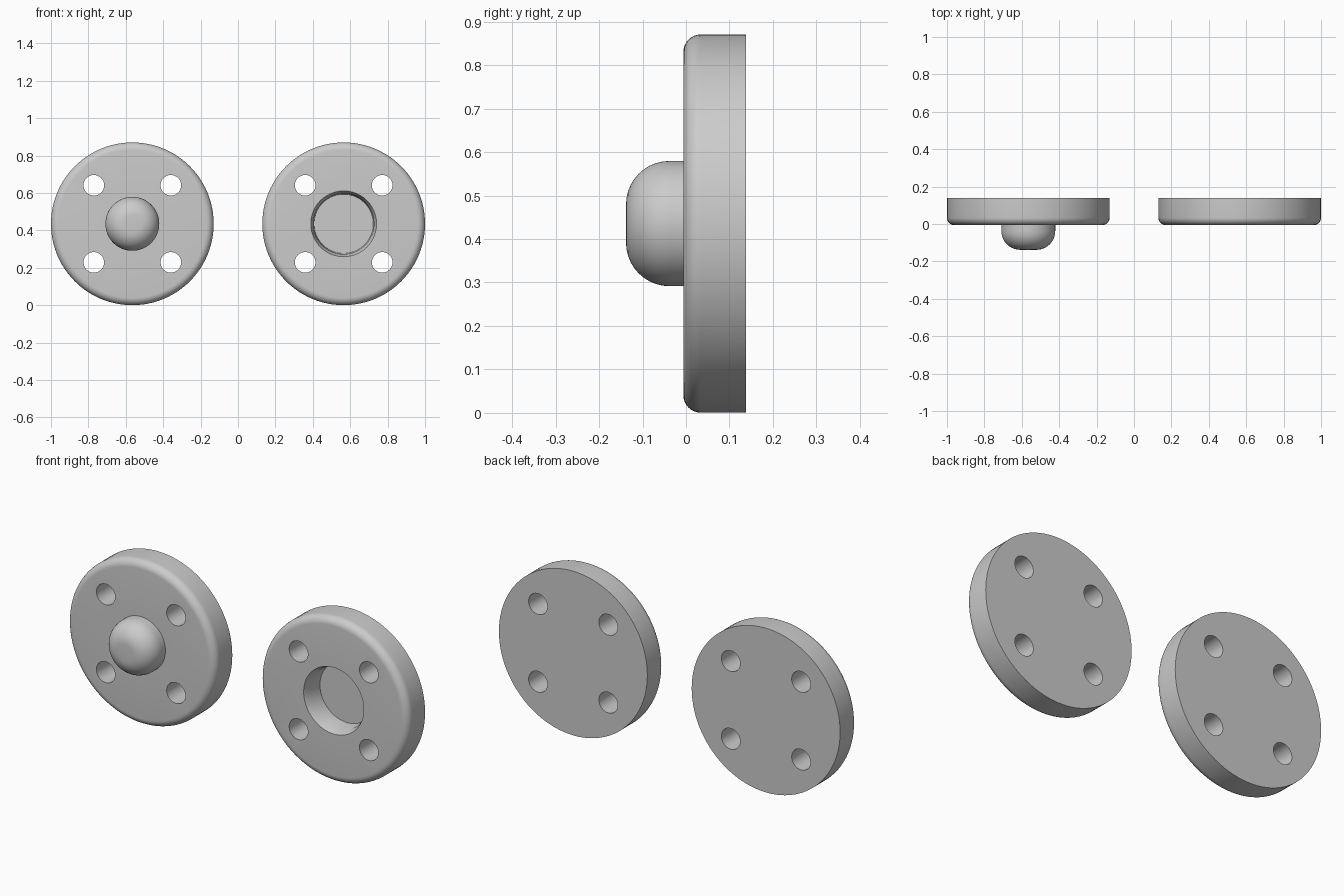
import bpy, bmesh
from math import sin, cos, pi, radians
from mathutils import Vector, Matrix

if "Cube" in bpy.data.objects:
    bpy.data.objects.remove(bpy.data.objects["Cube"])

R, CX, CZ = 0.435, 0.565, 0.4355      # disc radius, disc centre offsets
FRONT, BACK = -0.006, 0.138           # y of the front and back faces
FILLET = 0.04


def arc(cr, cy, rad, a0, a1, n=8):
    """Arc points (radius, y) for a lathe profile."""
    return [(cr + rad * cos(a0 + (a1 - a0) * i / n),
             cy + rad * sin(a0 + (a1 - a0) * i / n)) for i in range(n + 1)]


def lathe(name, profile, x, steps=96):
    """Spin a (radius, y) profile about the y axis through the disc centre."""
    bm = bmesh.new()
    vs = [bm.verts.new((r, y, 0)) for r, y in profile]
    es = [bm.edges.new(p) for p in zip(vs, vs[1:])]
    bmesh.ops.spin(bm, geom=vs + es, cent=(0, 0, 0), axis=(0, 1, 0),
                   angle=2 * pi, steps=steps, use_merge=True)
    bmesh.ops.remove_doubles(bm, verts=bm.verts, dist=1e-5)
    bmesh.ops.recalc_face_normals(bm, faces=bm.faces)
    me = bpy.data.meshes.new(name)
    bm.to_mesh(me)
    bm.free()
    ob = bpy.data.objects.new(name, me)
    ob.location = (x, 0, CZ)
    bpy.context.collection.objects.link(ob)
    return ob


def drill(ob, offset=0.206, radius=0.055):
    """Cut the four screw holes."""
    bm = bmesh.new()
    for sx in (-1, 1):
        for sz in (-1, 1):
            m = Matrix.Translation(Vector((sx * offset, 0.06, sz * offset)))
            bmesh.ops.create_cone(bm, cap_ends=True, segments=48, radius1=radius,
                                  radius2=radius, depth=0.4,
                                  matrix=m @ Matrix.Rotation(pi / 2, 4, 'X'))
    me = bpy.data.meshes.new("screw_hole_cutter")
    bm.to_mesh(me)
    bm.free()
    cutter = bpy.data.objects.new("screw_hole_cutter", me)
    cutter.location = ob.location
    cutter.hide_render = True
    bpy.context.collection.objects.link(cutter)
    mod = ob.modifiers.new("screw_holes", 'BOOLEAN')
    mod.object, mod.operation, mod.solver = cutter, 'DIFFERENCE', 'EXACT'
    bpy.context.view_layer.update()
    bpy.ops.object.select_all(action='DESELECT')
    bpy.context.view_layer.objects.active = ob
    ob.select_set(True)
    bpy.ops.object.modifier_apply(modifier=mod.name)
    bpy.data.objects.remove(cutter)
    bpy.ops.object.shade_smooth_by_angle(angle=radians(30))


# Shared rounded front edge, straight rim and flat back
rim = (arc(R - FILLET, FRONT + FILLET, FILLET, -pi / 2, 0)
       + [(R, BACK), (0, BACK)])

# Disc with a rounded knob on the front
knob_r, knob_round = 0.144, 0.1
knob = ([(0, -0.138)]
        + arc(knob_r - knob_round, -0.138 + knob_round, knob_round, -pi / 2, 0, 10)
        + [(knob_r, FRONT)])
drill(lathe("knob_disc", knob + rim, -CX))

# Disc with a matching blind socket
socket = [(0, 0.105), (0.158, 0.105), (0.162, 0.03), (0.176, FRONT)]
drill(lathe("socket_disc", socket + rim, CX))
